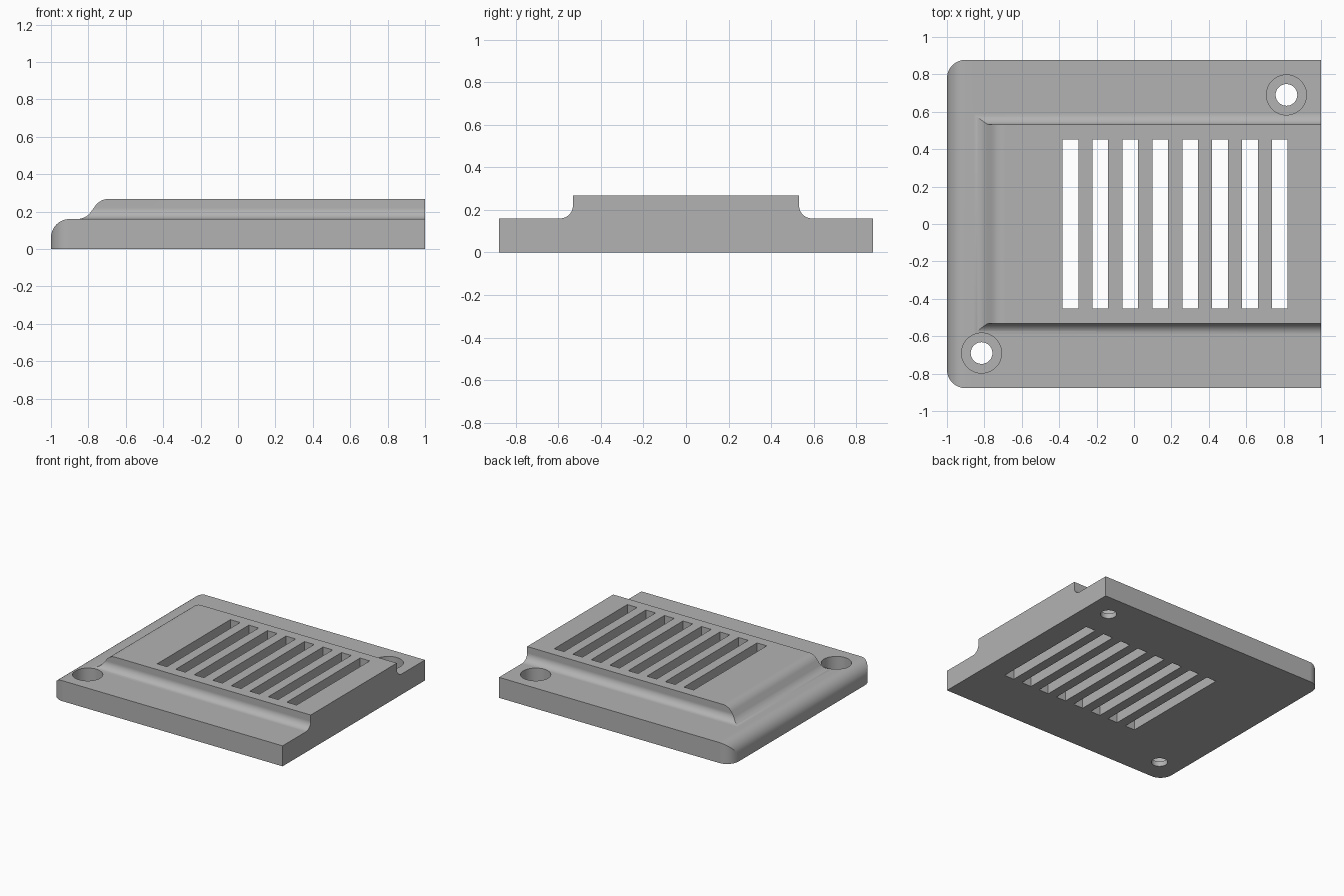
import bpy, bmesh
from math import sin, cos, radians
from mathutils import Vector

cube = bpy.data.objects.get("Cube")
if cube:
    bpy.data.objects.remove(cube)

HALF_Y, LOW, TOP = 0.878, 0.16, 0.268

grey = bpy.data.materials.new("plain grey")
grey.use_nodes = True
grey.diffuse_color = (0.45, 0.45, 0.45, 1)
grey.node_tree.nodes["Principled BSDF"].inputs["Base Color"].default_value = grey.diffuse_color


def arc(cx, cy, r, start, end, n=14):
    angles = [radians(start + (end - start) * i / n) for i in range(n + 1)]
    return [(cx + r * cos(a), cy + r * sin(a)) for a in angles]


def prism(name, outline, axis, low, high):
    """Extrude a closed outline along the x, y or z axis."""
    place = {"x": lambda u, v, w: (w, u, v),
             "y": lambda u, v, w: (u, w, v),
             "z": lambda u, v, w: (u, v, w)}[axis]
    bm = bmesh.new()
    face = bm.faces.new([bm.verts.new(place(u, v, low)) for u, v in outline])
    grown = bmesh.ops.extrude_face_region(bm, geom=[face])
    verts = [g for g in grown["geom"] if isinstance(g, bmesh.types.BMVert)]
    bmesh.ops.translate(bm, verts=verts, vec=Vector(place(0, 0, high - low)))
    bmesh.ops.recalc_face_normals(bm, faces=bm.faces)
    mesh = bpy.data.meshes.new(name)
    bm.to_mesh(mesh)
    bm.free()
    mesh.materials.append(grey)
    obj = bpy.data.objects.new(name, mesh)
    bpy.context.collection.objects.link(obj)
    return obj


def combine(target, tool, operation):
    mod = target.modifiers.new(operation.lower(), "BOOLEAN")
    mod.operation, mod.solver, mod.object = operation, "EXACT", tool
    bpy.ops.object.select_all(action="DESELECT")
    bpy.context.view_layer.objects.active = target
    target.select_set(True)
    bpy.ops.object.modifier_apply(modifier=mod.name)
    bpy.data.objects.remove(tool)


# Plate outline with two rounded corners at one end
R = 0.1
outline = [(1, -HALF_Y), (1, HALF_Y)]
outline += arc(-1 + R, HALF_Y - R, R, 90, 180) + arc(-1 + R, -HALF_Y + R, R, 180, 270)
cover = prism("vent_cover", outline, "z", 0, 0.4)

# Lengthwise profile: rounded lip, then an S-curve up to the raised panel
S, BEND = 0.09, 55
profile = [(1.1, -0.1), (1.1, TOP), *arc(-0.69, TOP - S, S, 90, 90 + BEND),
           *arc(-0.86, LOW + S, S, -90 + BEND, -90),
           *arc(-1 + R, LOW - R, R, 90, 180), (-1, -0.1)]
combine(cover, prism("length_profile", profile, "y", -1, 1), "INTERSECT")

# Crosswise profile: raised panel with coved sides
F, PANEL = 0.06, 0.531
side = [(PANEL, TOP + 0.1)] + arc(PANEL + F, LOW + F, F, 180, 270) + [(1, LOW), (1, -0.1)]
section = side + [(-y, z) for y, z in reversed(side)]
combine(cover, prism("cross_profile", section, "x", -1.2, 1.2), "INTERSECT")

# Row of eight vent slots
for i in range(8):
    x0 = -0.382 + 0.16 * i
    slot = [(x0, -0.451), (x0 + 0.084, -0.451), (x0 + 0.084, 0.451), (x0, 0.451)]
    combine(cover, prism("slot_cutter", slot, "z", -0.1, 0.5), "DIFFERENCE")

# Counterbored screw holes in opposite corners
for s in (-1, 1):
    for radius, floor in ((0.107, 0.04), (0.058, -0.1)):
        ring = arc(0.815 * s, 0.69 * s, radius, 0, 360, 48)[:-1]
        combine(cover, prism("hole_cutter", ring, "z", floor, 0.5), "DIFFERENCE")

# Smooth the curves while keeping the edges crisp
bpy.ops.object.select_all(action="DESELECT")
cover.select_set(True)
bpy.context.view_layer.objects.active = cover
bpy.ops.object.shade_smooth_by_angle(angle=radians(22))
weighted = cover.modifiers.new("weighted_normals", "WEIGHTED_NORMAL")
weighted.keep_sharp = True
